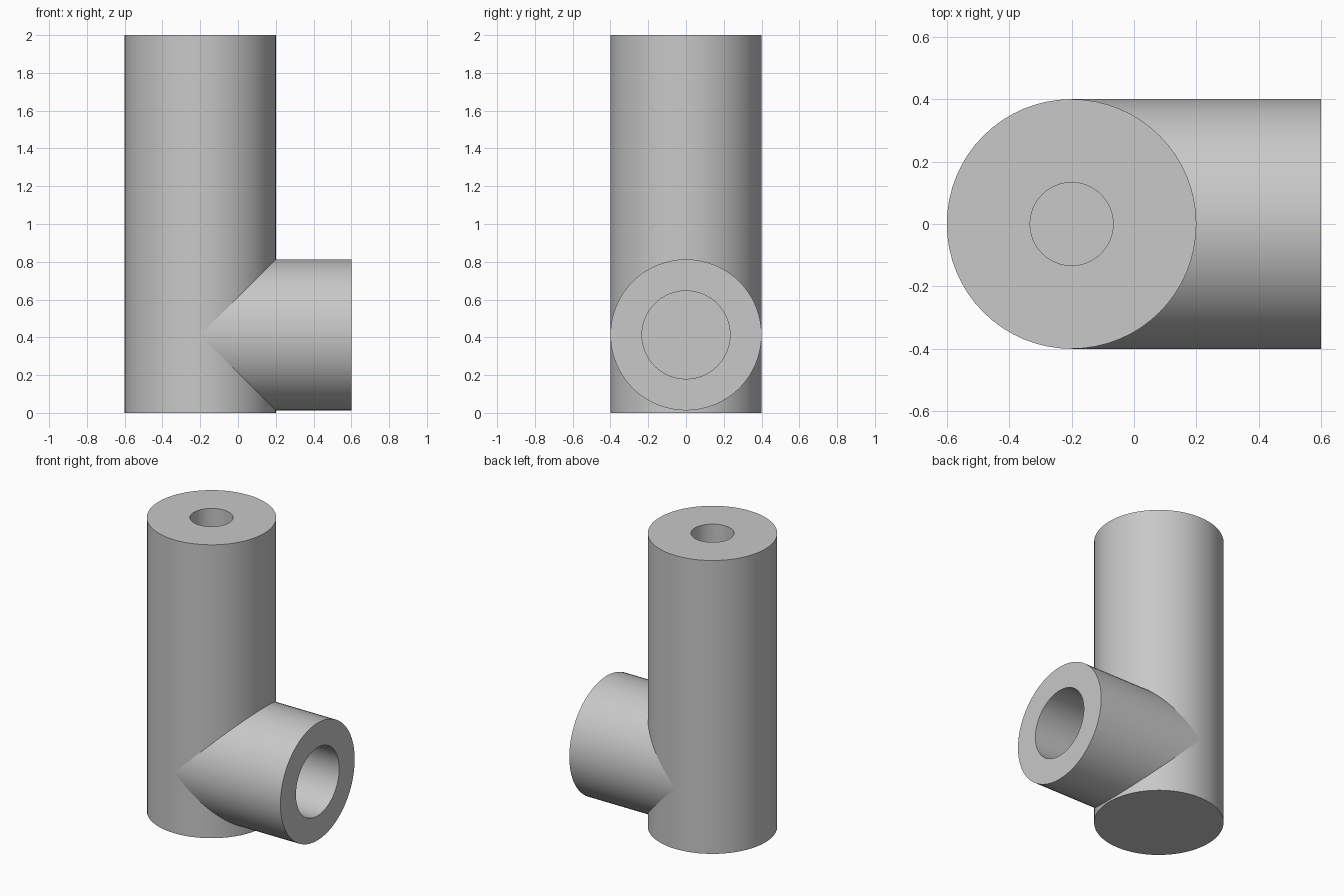
import bpy
import math
from mathutils import Matrix

cube = bpy.data.objects.get("Cube")
if cube:
    bpy.data.objects.remove(cube, do_unlink=True)

SEGMENTS = 64

# One plain grey for the whole fitting
grey = bpy.data.materials.new("plain_grey")
grey.use_nodes = True
colour = (0.58, 0.58, 0.58, 1)
grey.diffuse_color = colour
grey.node_tree.nodes["Principled BSDF"].inputs["Base Color"].default_value = colour


def bored_cylinder(name, radius, length, bore, depth, matrix):
    """Solid cylinder along local z with a flat-bottomed bore in its far end."""
    profile = [(radius, 0), (radius, length), (bore, length), (bore, length - depth)]
    verts, faces = [], []
    for r, z in profile:
        for i in range(SEGMENTS):
            a = 2 * math.pi * i / SEGMENTS
            verts.append((r * math.cos(a), r * math.sin(a), z))
    for ring in range(len(profile) - 1):
        low, high = ring * SEGMENTS, (ring + 1) * SEGMENTS
        for i in range(SEGMENTS):
            j = (i + 1) % SEGMENTS
            faces.append((low + i, low + j, high + j, high + i))
    # Closed base and bore floor
    faces.append(tuple(reversed(range(SEGMENTS))))
    last = (len(profile) - 1) * SEGMENTS
    faces.append(tuple(range(last, last + SEGMENTS)))

    mesh = bpy.data.meshes.new(name)
    mesh.from_pydata(verts, [], faces)
    mesh.transform(matrix)
    mesh.materials.append(grey)
    mesh.update()
    obj = bpy.data.objects.new(name, mesh)
    bpy.context.collection.objects.link(obj)
    bpy.ops.object.select_all(action="DESELECT")
    obj.select_set(True)
    bpy.context.view_layer.objects.active = obj
    bpy.ops.object.shade_smooth_by_angle(angle=math.radians(30))
    return obj


# Upright body with a narrow bore in the top
bored_cylinder("main_tube", 0.4, 2.0, 0.133, 0.5,
               Matrix.Translation((-0.2, 0, 0)))

# Side branch of equal radius, starting on the body's axis, with a wider bore
bored_cylinder("side_branch", 0.4, 0.8, 0.233, 0.39,
               Matrix.Translation((-0.2, 0, 0.413)) @ Matrix.Rotation(math.pi / 2, 4, "Y"))
